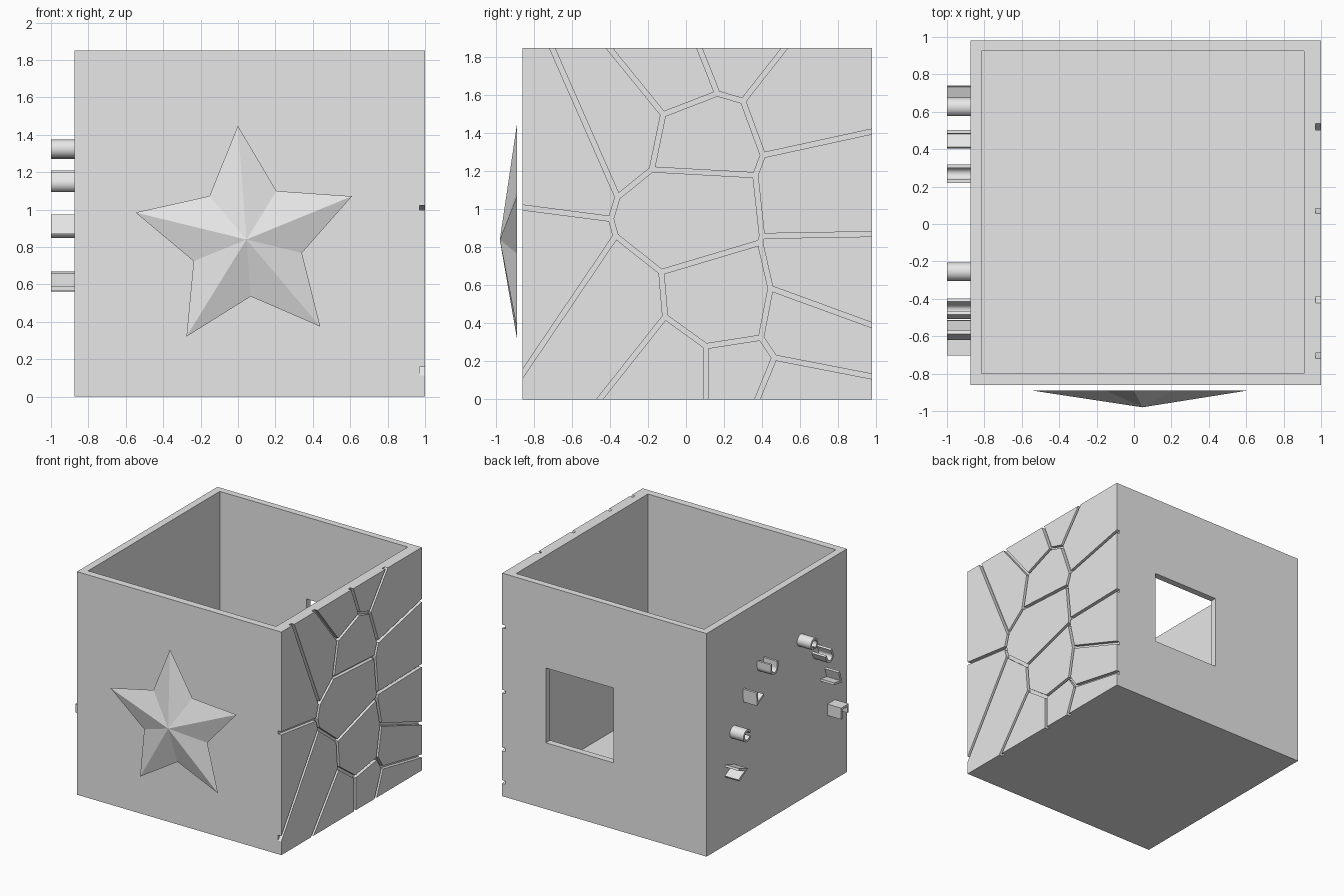
import bpy, bmesh
from math import sin, cos, pi, radians
from mathutils import Vector

if "Cube" in bpy.data.objects:
    bpy.data.objects.remove(bpy.data.objects["Cube"], do_unlink=True)

grey = bpy.data.materials.new("plain_grey")
grey.use_nodes = True
grey.diffuse_color = (0.8, 0.8, 0.8, 1)
grey.node_tree.nodes["Principled BSDF"].inputs["Base Color"].default_value = (0.8, 0.8, 0.8, 1)


def finish(name, bm):
    """Turn a bmesh into a coloured object with outward normals."""
    bmesh.ops.recalc_face_normals(bm, faces=bm.faces[:])
    mesh = bpy.data.meshes.new(name)
    bm.to_mesh(mesh)
    bm.free()
    mesh.materials.append(grey)
    obj = bpy.data.objects.new(name, mesh)
    bpy.context.collection.objects.link(obj)
    return obj


def box(name, low, high):
    low, high = Vector(low), Vector(high)
    bm = bmesh.new()
    bmesh.ops.create_cube(bm, size=1)
    bmesh.ops.scale(bm, vec=high - low, verts=bm.verts[:])
    bmesh.ops.translate(bm, vec=(low + high) / 2, verts=bm.verts[:])
    return finish(name, bm)


def add_ribbon(bm, path, width, x_in, x_out):
    """Sweep a stroke along a (y, z) path, as deep as x_in to x_out."""
    pts = [Vector(p) for p in path]
    rings = []
    for i, p in enumerate(pts):
        before = (p - pts[i - 1]).normalized() if i > 0 else None
        after = (pts[i + 1] - p).normalized() if i < len(pts) - 1 else before
        before = before or after
        along = (before + after).normalized()
        side = Vector((-along.y, along.x)) * width / 2 / max(along.dot(before), 0.4)
        a, b = p + side, p - side
        rings.append([bm.verts.new((x, q.x, q.y))
                      for x, q in ((x_in, a), (x_in, b), (x_out, b), (x_out, a))])
    for r, s in zip(rings, rings[1:]):
        for k in range(4):
            n = (k + 1) % 4
            bm.faces.new((r[k], r[n], s[n], s[k]))
    bm.faces.new(rings[0])
    bm.faces.new(rings[-1])


def cut(target, cutter):
    mod = target.modifiers.new("cut", "BOOLEAN")
    mod.operation, mod.solver, mod.object = "DIFFERENCE", "EXACT", cutter
    mod.use_self = True
    cutter.hide_render = True
    bpy.context.view_layer.objects.active = target
    bpy.ops.object.modifier_apply(modifier=mod.name)
    bpy.data.objects.remove(cutter, do_unlink=True)


# Open-topped box with a square window in the back wall
body = box("open_box", (-0.875, -0.86, 0), (1, 0.98, 1.85))
cut(body, box("cavity_cutter", (-0.815, -0.8, 0.06), (0.91, 0.925, 2)))
cut(body, box("window_cutter", (-0.02, 0.85, 0.55), (0.6, 1.1, 1.17)))

# Cracked-stone grooves on the left wall: joints as (y, z)
joints = dict(
    a=(-0.12, 1.5), b=(0.165, 1.61), c=(0.3, 1.57), d=(0.405, 1.285),
    e=(0.365, 1.18), f=(-0.18, 1.21), g=(-0.36, 1.065), h=(-0.395, 0.95),
    i=(-0.37, 0.86), j=(-0.13, 0.67), k=(0.39, 0.825), l=(0.445, 0.585),
    m=(0.395, 0.325), n=(0.105, 0.28), o=(-0.11, 0.435), p=(0.465, 0.22),
    q=(0.4, 0.86),
    # ends on the rim of the wall
    A=(-0.405, 1.85), B=(0.07, 1.85), C=(0.52, 1.85), D=(0.98, 1.41),
    G=(-0.705, 1.85), H=(-0.86, 1.01), Q=(0.98, 0.87), I=(-0.86, 0.135),
    L=(0.98, 0.39), O=(-0.455, 0), N=(0.105, 0), P=(0.375, 0), R=(0.98, 0.12))
cracks = ("ab bc cd de ef fa fg gh hi ij jk kq qe kl lm mn no oj mp "
          "aA bB cC dD gG hH qQ iI lL oO nN pP pR").split()
bm = bmesh.new()
for start, end in cracks:
    s, e = Vector(joints[start]), Vector(joints[end])
    along = (e - s).normalized()
    reach = 0.05 if end.isupper() else 0.01
    add_ribbon(bm, (s - along * 0.01, e + along * reach), 0.026, 0.97, 1.03)
cut(body, finish("groove_cutter", bm))

# Faceted star floating just ahead of the front wall
bm = bmesh.new()
tip = bm.verts.new((0.045, -0.98, 0.84))
rim = []
for i in range(10):
    r = 0.305 if i % 2 else 0.61
    t = radians(94.3 + 36 * i)
    rim.append(bm.verts.new((0.045 + r * cos(t), -0.89, 0.84 + r * sin(t))))
bm.faces.new(rim)
for i in range(10):
    bm.faces.new((rim[i - 1], rim[i], tip))
finish("front_star", bm)


# Small hooks and brackets standing out in an arch on the right wall
def arc(r, start, end, steps=16):
    angles = [radians(start + (end - start) * i / steps) for i in range(steps + 1)]
    return [(r * cos(t), r * sin(t)) for t in angles]


def cradle(r, arm):
    return [(-r, arm)] + arc(r, 180, 360) + [(r, arm)]


chevron = [(0.05, 0.045), (-0.05, 0.01), (0.05, -0.045)]
wedge = [(-0.05, 0.05), (0, -0.03), (0.05, 0.05)]
bracket = [(0.04, -0.045), (0.04, 0.04), (-0.04, 0.04), (-0.04, -0.02)]
# name, stroke, centre (y, z), turn in degrees
pegs = [
    ("chevron_low", chevron, (0.685, 0.615), 0),
    ("ring_low", arc(0.042, 20, 340, 24), (0.625, 0.9), 180),
    ("wedge_mid", wedge, (0.475, 1.14), 30),
    ("cradle_high", cradle(0.04, 0.05), (0.268, 1.32), 0),
    ("ring_high", arc(0.04, -70, 250, 24), (-0.255, 1.325), 0),
    ("cradle_mid", cradle(0.038, 0.045), (-0.46, 1.14), -25),
    ("wedge_low", wedge, (-0.585, 0.9), -50),
    ("bracket_low", bracket, (-0.655, 0.61), 0),
]
for name, stroke, (y, z), turn in pegs:
    c, s = cos(radians(turn)), sin(radians(turn))
    path = [(y + u * c - v * s, z + u * s + v * c) for u, v in stroke]
    bm = bmesh.new()
    add_ribbon(bm, path, 0.018, -0.87, -1)
    peg = finish(name, bm)
    bpy.ops.object.select_all(action="DESELECT")
    peg.select_set(True)
    bpy.context.view_layer.objects.active = peg
    bpy.ops.object.shade_smooth_by_angle(angle=pi / 6)
